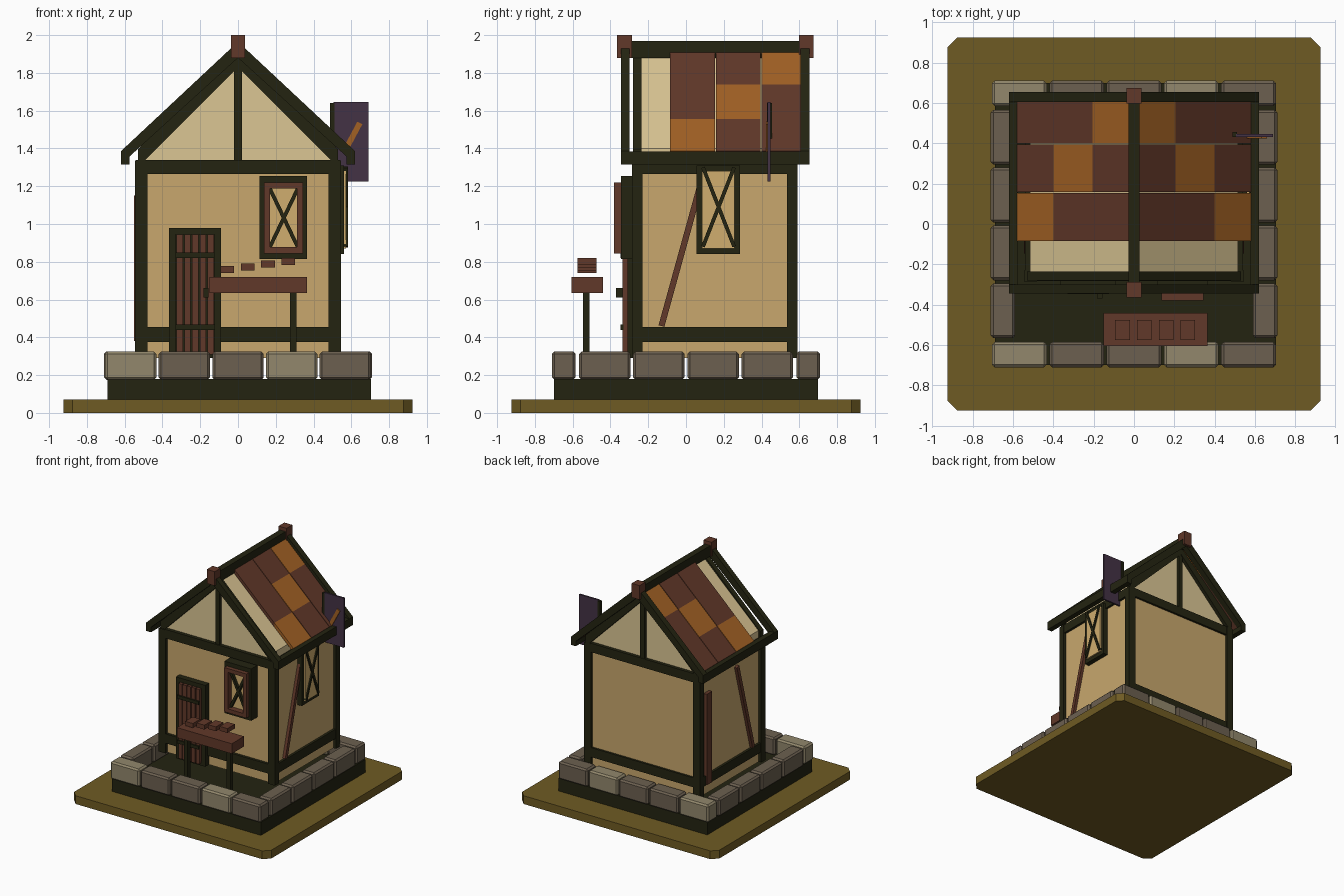
import bpy, bmesh
from mathutils import Vector, Matrix

if "Cube" in bpy.data.objects:
    bpy.data.objects.remove(bpy.data.objects["Cube"])


def mat(name, r, g, b):
    lin = lambda c: ((c / 255 + 0.055) / 1.055) ** 2.4 if c > 10 else c / 255 / 12.92
    m = bpy.data.materials.new(name)
    m.diffuse_color = (lin(r), lin(g), lin(b), 1)
    m.use_nodes = True
    m.node_tree.nodes["Principled BSDF"].inputs["Base Color"].default_value = m.diffuse_color
    return m


DARK = mat("dark timber", 36, 36, 17)
BROWN = mat("brown wood", 97, 56, 41)
ORANGE = mat("orange tile", 162, 97, 36)
PLASTER = mat("tan plaster", 200, 167, 109)
CREAM = mat("cream gable", 219, 198, 148)
PALE = mat("pale stone", 146, 135, 108)
GREY = mat("grey stone", 108, 96, 80)
EARTH = mat("olive earth", 111, 91, 35)
PURPLE = mat("purple cloth", 67, 50, 69)
PANE = mat("amber pane", 208, 174, 110)


def finish(name, bm, m, bevel=0):
    bmesh.ops.recalc_face_normals(bm, faces=bm.faces)
    me = bpy.data.meshes.new(name)
    bm.to_mesh(me)
    bm.free()
    me.materials.append(m)
    ob = bpy.data.objects.new(name, me)
    bpy.context.collection.objects.link(ob)
    if bevel:
        mod = ob.modifiers.new("bevel", 'BEVEL')
        mod.width, mod.segments = bevel, 1
    return ob


def boxes(name, m, lst, bevel=0):
    """One object from boxes given as (x0, x1, y0, y1, z0, z1)."""
    bm = bmesh.new()
    for x0, x1, y0, y1, z0, z1 in lst:
        M = Matrix.Translation(((x0 + x1) / 2, (y0 + y1) / 2, (z0 + z1) / 2)) @ \
            Matrix.Diagonal((x1 - x0, y1 - y0, z1 - z0, 1))
        bmesh.ops.create_cube(bm, size=1, matrix=M)
    return finish(name, bm, m, bevel)


def prism(name, m, pts, a, b, axis='y'):
    """Extrude a 2D outline: (x, z) along y, or (x, y) along z."""
    bm = bmesh.new()
    put = (lambda p, t: (p[0], t, p[1])) if axis == 'y' else (lambda p, t: (p[0], p[1], t))
    f = bm.faces.new([bm.verts.new(put(p, a)) for p in pts])
    ext = bmesh.ops.extrude_face_region(bm, geom=[f])
    d = Vector((0, b - a, 0) if axis == 'y' else (0, 0, b - a))
    bmesh.ops.translate(bm, vec=d, verts=[v for v in ext['geom'] if isinstance(v, bmesh.types.BMVert)])
    return finish(name, bm, m)


def bars(name, m, pairs, w, d, normal):
    """Straight bars between point pairs, width w, depth d along normal."""
    bm = bmesh.new()
    n = Vector(normal)
    for p, q in pairs:
        p, q = Vector(p), Vector(q)
        t = (q - p).normalized()
        s = t.cross(n)
        M = Matrix((s * w, n * d, t * (q - p).length)).transposed().to_4x4()
        bmesh.ops.create_cube(bm, size=1, matrix=Matrix.Translation((p + q) / 2) @ M)
    return finish(name, bm, m)


def frame(name, m, u0, u1, z0, z1, w, d0, d1, side=False):
    """Rectangular frame facing front, or the side when side is set."""
    r = [(u0, u0 + w, z0, z1), (u1 - w, u1, z0, z1), (u0 + w, u1 - w, z0, z0 + w), (u0 + w, u1 - w, z1 - w, z1)]
    boxes(name, m, [(d0, d1, a, b, c, e) if side else (a, b, d0, d1, c, e) for a, b, c, e in r])


# ground plate and foundation
G, C = 0.925, 0.05
prism("ground_plate", EARTH, [(-G, C - G), (C - G, -G), (G - C, -G), (G, C - G),
                              (G, G - C), (G - C, G), (C - G, G), (-G, G - C)], 0, 0.07, 'z')
boxes("foundation", DARK, [(-0.69, 0.705, -0.70, 0.70, 0.07, 0.18)])

# ring of foundation stones
pale, grey = [], []
for i in range(5):
    x = -0.568 + i * 0.284
    for y0, y1 in ((-0.71, -0.585), (0.585, 0.71)):
        (pale if i in (0, 3) else grey).append((x - 0.136, x + 0.136, y0, y1, 0.175, 0.325))
for i in range(4):
    y = -0.43 + i * 0.2867
    for x0, x1 in ((-0.71, -0.59), (0.59, 0.71)):
        grey.append((x0, x1, y - 0.136, y + 0.136, 0.175, 0.325))
boxes("pale_stones", PALE, pale, 0.013)
boxes("grey_stones", GREY, grey, 0.013)

# walls and timber frame
boxes("walls", PLASTER, [(-0.52, 0.52, -0.26, 0.57, 0.29, 1.33)])
boxes("corner_posts", DARK, [(x, x + 0.065, y, y + 0.055, 0.29, 1.335)
                             for x in (-0.545, 0.48) for y in (-0.285, 0.535)])
rails = []
for z0, z1 in ((0.375, 0.455), (1.265, 1.34)):
    rails += [(-0.54, 0.54, y, y + 0.03, z0, z1) for y in (-0.283, 0.558)]
    rails += [(x, x + 0.03, -0.28, 0.585, z0, z1) for x in (-0.54, 0.51)]
boxes("wall_rails", DARK, rails)
for s, n in ((1, "right"), (-1, "left")):
    bars(n + "_brace", BROWN, [((s * 0.53, -0.13, 0.46), (s * 0.53, 0.08, 1.22))], 0.032, 0.03, (1, 0, 0))
boxes("left_plank", BROWN, [(-0.55, -0.515, 0.435, 0.505, 0.38, 1.15)])

# gable body with king posts
prism("gable_body", CREAM, [(-0.515, 1.32), (0.515, 1.32), (0.515, 1.40), (0, 1.885), (-0.515, 1.40)], -0.25, 0.56)
boxes("gable_posts", DARK, [(-0.02, 0.02, y, y + 0.03, 1.34, 1.85) for y in (-0.275, 0.555)])


def chevron(name, top, low, st, sl, x, y0, y1):
    prism(name, DARK, [(-x, top - st * x), (0, top), (x, top - st * x),
                       (x, low - sl * x), (0, low), (-x, low - sl * x)], y0, y1)


# rafters, eaves, ridge and finials
chevron("front_rafters", 1.965, 1.88, 0.935, 0.91, 0.62, -0.345, -0.30)
chevron("back_rafters", 1.965, 1.88, 0.935, 0.91, 0.62, 0.605, 0.655)
chevron("front_inner_rafters", 1.905, 1.83, 0.96, 1.0, 0.53, -0.28, -0.235)
chevron("back_inner_rafters", 1.905, 1.83, 0.96, 1.0, 0.53, 0.545, 0.59)
boxes("eave_beams", DARK, [(x, x + 0.045, -0.345, 0.655, 1.315, 1.385) for x in (-0.62, 0.575)])
boxes("ridge_beam", DARK, [(-0.027, 0.027, -0.31, 0.64, 1.88, 1.97)])
boxes("finials", BROWN, [(-0.037, 0.037, y, y + 0.078, 1.88, 2.0) for y in (-0.365, 0.597)])

# roof tiles: one orange tile per strip, on a diagonal
xs = (0.025, 0.205, 0.40, 0.58)
for j, (y0, y1) in enumerate(((-0.085, 0.153), (0.158, 0.395), (0.40, 0.605))):
    for i in range(3):
        for s, n in ((1, "right"), (-1, "left")):
            a, b = xs[i], xs[i + 1]
            z = lambda x: 1.932 - 0.94 * x
            prism(f"{n}_tile_{j}_{i}", ORANGE if i + j == 2 else BROWN,
                  [(s * a, z(a)), (s * b, z(b)), (s * b, z(b) - 0.035), (s * a, z(a) - 0.035)], y0, y1)

# door
frame("door_frame", DARK, -0.365, -0.09, 0.29, 0.98, 0.035, -0.31, -0.26)
boxes("door_back", DARK, [(-0.335, -0.12, -0.30, -0.26, 0.30, 0.95)])
boxes("door_planks", BROWN, [(-0.325 + i * 0.041, -0.292 + i * 0.041, -0.335, -0.30, 0.31, 0.945) for i in range(5)])
boxes("door_straps", DARK, [(-0.33, -0.125, -0.348, -0.33, z, z + 0.028) for z in (0.44, 0.82)])
boxes("door_handle", DARK, [(-0.183, -0.155, -0.37, -0.33, 0.61, 0.66)])

# front window
frame("front_window_frame", DARK, 0.115, 0.365, 0.815, 1.255, 0.035, -0.345, -0.26)
frame("front_window_sash", BROWN, 0.137, 0.345, 0.845, 1.22, 0.033, -0.38, -0.33)
boxes("front_window_pane", PANE, [(0.14, 0.34, -0.325, -0.26, 0.84, 1.23)])
bars("front_window_cross", DARK, [((0.165, -0.335, 0.87), (0.32, -0.335, 1.195)),
                                  ((0.32, -0.335, 0.87), (0.165, -0.335, 1.195))], 0.02, 0.03, (0, 1, 0))

# right window
frame("right_window_frame", DARK, 0.055, 0.287, 0.84, 1.31, 0.032, 0.51, 0.56, True)
boxes("right_window_pane", PANE, [(0.51, 0.572, 0.085, 0.258, 0.87, 1.28)])
bars("right_window_cross", DARK, [((0.57, 0.09, 0.88), (0.57, 0.255, 1.3)),
                                  ((0.57, 0.255, 0.88), (0.57, 0.09, 1.3))], 0.02, 0.025, (1, 0, 0))

# banner on the roof
boxes("banner_pole", DARK, [(0.488, 0.51, 0.43, 0.455, 1.36, 1.64)])
boxes("banner", PURPLE, [(0.505, 0.69, 0.432, 0.447, 1.225, 1.645)])
bars("banner_stripe", ORANGE, [((0.565, 0.429, 1.385), (0.645, 0.429, 1.535))], 0.03, 0.009, (0, 1, 0))

# market table with four small loaves
boxes("table_top", BROWN, [(-0.15, 0.365, -0.605, -0.44, 0.635, 0.72)])
boxes("table_legs", DARK, [(x, x + 0.035, -0.545, -0.51, 0.17, 0.64) for x in (-0.125, 0.275)])
boxes("table_goods", BROWN, [(-0.093 + i * 0.108, -0.021 + i * 0.108, -0.575, -0.475,
                              0.74 + i * 0.0145, 0.777 + i * 0.0145) for i in range(4)])
